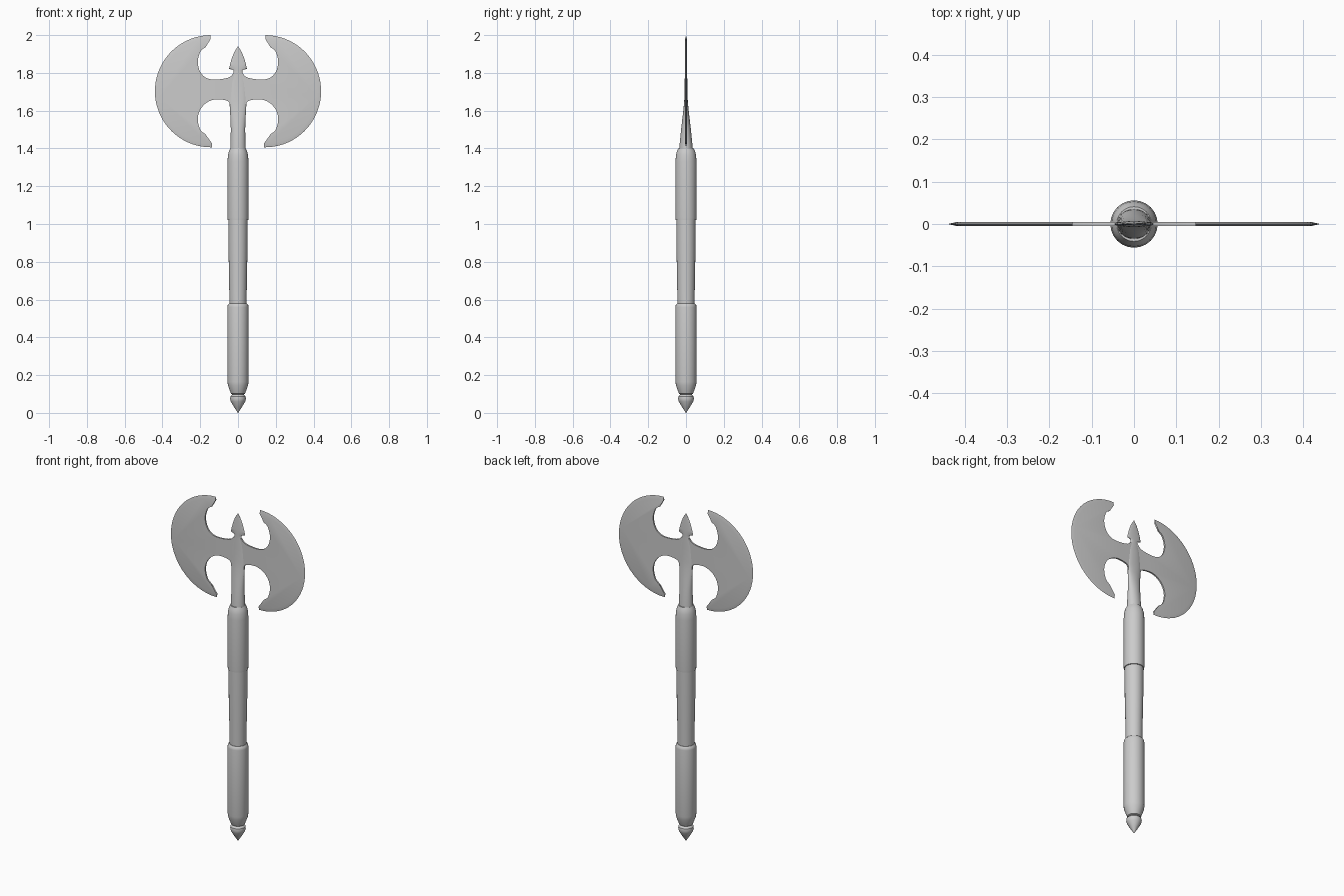
import bpy, bmesh, math
from mathutils import Vector

if "Cube" in bpy.data.objects:
    bpy.data.objects.remove(bpy.data.objects["Cube"])


def finish(name, bm, angle=35):
    bmesh.ops.remove_doubles(bm, verts=bm.verts, dist=1e-5)
    bmesh.ops.recalc_face_normals(bm, faces=bm.faces)
    me = bpy.data.meshes.new(name)
    bm.to_mesh(me)
    bm.free()
    ob = bpy.data.objects.new(name, me)
    bpy.context.collection.objects.link(ob)
    bpy.ops.object.select_all(action='DESELECT')
    ob.select_set(True)
    bpy.context.view_layer.objects.active = ob
    bpy.ops.object.shade_smooth_by_angle(angle=math.radians(angle))
    return ob


def loft(name, rings, n=24):
    """Stack of elliptical rings (z, x radius, y radius), capped at both ends."""
    bm = bmesh.new()
    loops = [[bm.verts.new((rx * math.cos(2 * math.pi * i / n),
                            ry * math.sin(2 * math.pi * i / n), z))
              for i in range(n)] for z, rx, ry in rings]
    for a, b in zip(loops, loops[1:]):
        for i in range(n):
            j = (i + 1) % n
            bm.faces.new((a[i], a[j], b[j], b[i]))
    bm.faces.new(loops[0][::-1])
    bm.faces.new(loops[-1])
    return finish(name, bm)


def turned(name, profile):
    return loft(name, [(z, r, r) for z, r in profile])


def spline(pts, steps=4):
    """Catmull-Rom curve through 2D points."""
    p = [Vector(q) for q in [pts[0]] + pts + [pts[-1]]]
    out = []
    for a, b, c, d in zip(p, p[1:], p[2:], p[3:]):
        for s in range(steps):
            t = s / steps
            out.append(0.5 * (2 * b + (c - a) * t + (2 * a - 5 * b + 4 * c - d) * t * t
                              + (3 * b - a - 3 * c + d) * t ** 3))
    return out + [p[-1]]


# Handle parts, bottom to top
turned("pommel_spike", [(0, 0.001), (0.03, 0.02), (0.06, 0.038), (0.075, 0.042),
                        (0.088, 0.04), (0.098, 0.03), (0.105, 0.03)])
turned("lower_grip", [(0.098, 0.03), (0.102, 0.037), (0.115, 0.042), (0.145, 0.053),
                      (0.165, 0.056), (0.56, 0.056), (0.572, 0.054), (0.58, 0.047)])
turned("shaft", [(0.55, 0.045), (0.7, 0.047), (0.85, 0.05), (1.03, 0.051)])
turned("upper_grip", [(1.02, 0.05), (1.022, 0.055), (1.035, 0.056), (1.33, 0.056),
                      (1.365, 0.053), (1.385, 0.048), (1.40, 0.041)])

# Socket flattens from round into the blade
loft("blade_socket", [(1.37, 0.042, 0.036), (1.42, 0.040, 0.034), (1.50, 0.038, 0.026),
                      (1.56, 0.040, 0.019), (1.61, 0.043, 0.013), (1.66, 0.046, 0.009),
                      (1.75, 0.040, 0.007), (1.80, 0.024, 0.006)])

# Flat arrow-shaped top spike
loft("top_spike", [(1.77, 0.026, 0.006), (1.805, 0.023, 0.006), (1.815, 0.025, 0.006),
                   (1.822, 0.047, 0.006), (1.845, 0.042, 0.006), (1.88, 0.032, 0.004),
                   (1.91, 0.02, 0.003), (1.94, 0.001, 0.001)])

# Double blade: thin plate with a ground outer edge, mirrored across x
centre = Vector((0.143, 1.703))
upper = [Vector((0.145, 2.0))] + spline([(0.172, 1.935), (0.198, 1.915), (0.213, 1.86),
        (0.20, 1.805), (0.165, 1.772), (0.115, 1.765), (0.05, 1.775), (0.025, 1.797)])
lower = spline([(0.042, 1.62), (0.052, 1.65), (0.115, 1.66), (0.165, 1.643), (0.20, 1.605),
                (0.213, 1.555), (0.20, 1.50), (0.172, 1.475)])
inner = upper + [Vector((0, 1.797)), Vector((0, 1.62))] + lower
arc = [centre + 0.297 * Vector((math.cos(a), math.sin(a)))
       for a in (math.radians(-91 + 180 * i / 36) for i in range(37))]
outline = inner + arc[:-1]
face_line = [q.copy() for q in outline]
for i in [0] + list(range(len(inner), len(outline))):
    face_line[i] = outline[i] + (centre - outline[i]) * 0.07

bm = bmesh.new()
half = 0.0045
front = [bm.verts.new((q.x, -half, q.y)) for q in face_line]
edge = [bm.verts.new((q.x, 0, q.y)) for q in outline]
back = [bm.verts.new((q.x, half, q.y)) for q in face_line]
bm.faces.new(front)
bm.faces.new(back[::-1])
for i in range(len(outline)):
    j = (i + 1) % len(outline)
    if outline[i].x == 0 and outline[j].x == 0:
        continue
    bm.faces.new((front[i], front[j], edge[j], edge[i]))
    bm.faces.new((edge[i], edge[j], back[j], back[i]))
blade = finish("double_blade", bm)
mirror = blade.modifiers.new("mirror", 'MIRROR')
mirror.use_axis[0] = True
